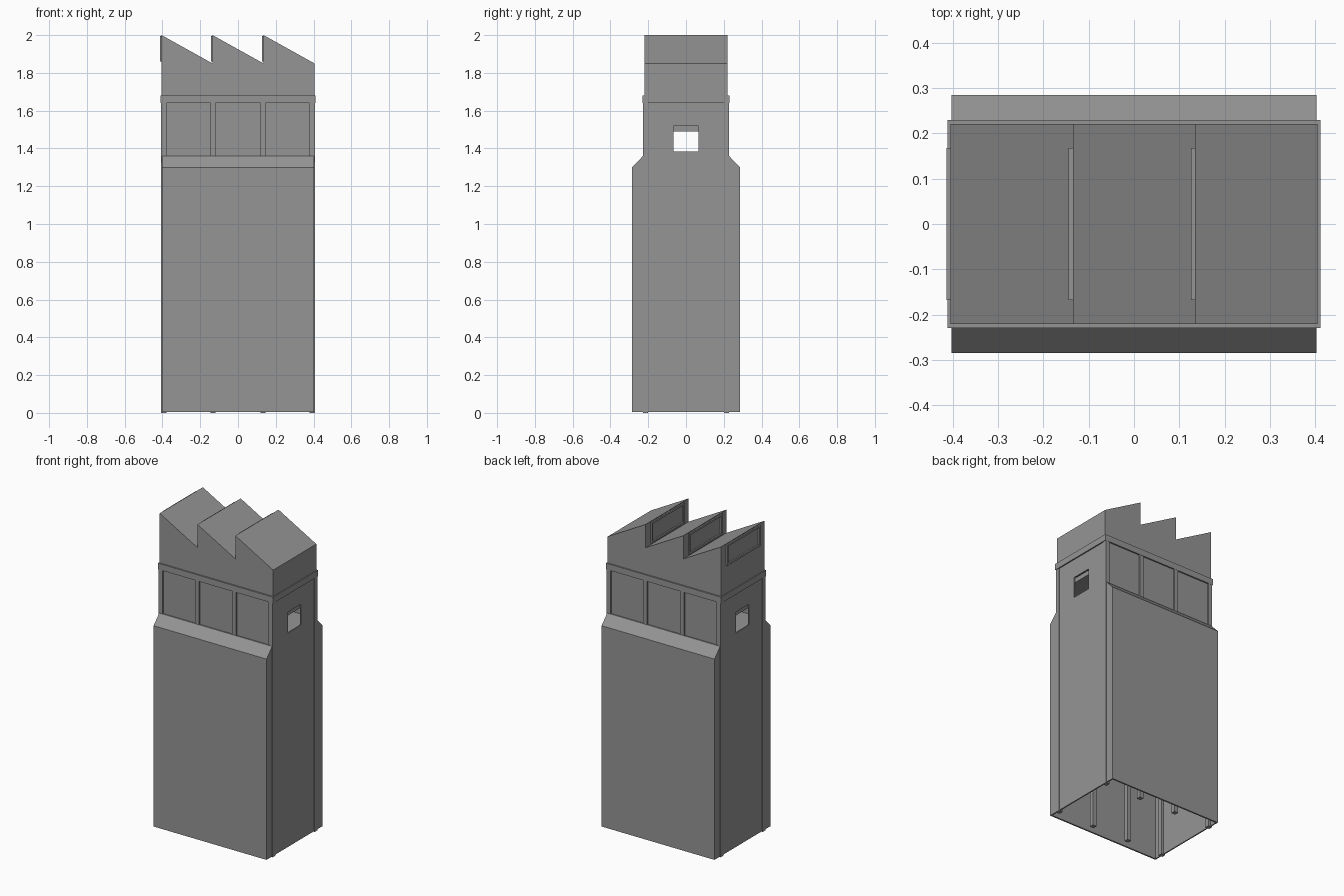
import bpy
import bmesh
from mathutils import Vector

cube = bpy.data.objects.get("Cube")
if cube:
    bpy.data.objects.remove(cube, do_unlink=True)

grey = bpy.data.materials.new("plain_grey")
grey.use_nodes = True
COLOUR = (0.3, 0.3, 0.3, 1)
grey.diffuse_color = COLOUR
grey.node_tree.nodes["Principled BSDF"].inputs["Base Color"].default_value = COLOUR


def finish(name, bm, mirror=(False, False)):
    """Turn a bmesh into a named object, optionally mirrored in x and y."""
    bmesh.ops.recalc_face_normals(bm, faces=bm.faces)
    mesh = bpy.data.meshes.new(name)
    bm.to_mesh(mesh)
    bm.free()
    mesh.materials.append(grey)
    ob = bpy.data.objects.new(name, mesh)
    bpy.context.collection.objects.link(ob)
    if any(mirror):
        mod = ob.modifiers.new("mirror", 'MIRROR')
        mod.use_axis = (mirror[0], mirror[1], False)
    return ob


def add_box(bm, x0, x1, y0, y1, z0, z1):
    made = bmesh.ops.create_cube(bm, size=1)["verts"]
    low, high = Vector((x0, y0, z0)), Vector((x1, y1, z1))
    for v in made:
        v.co = (low + high) / 2 + v.co * (high - low)


def box(name, *limits, mirror=(False, False)):
    bm = bmesh.new()
    add_box(bm, *limits)
    return finish(name, bm, mirror)


def prism(name, profile, axis, start, end, mirror=(False, False)):
    """Extrude a profile of (x or y, z) points along the x or y axis."""
    bm = bmesh.new()
    def place(a, z):
        return (start, a, z) if axis == 'x' else (a, start, z)
    face = bm.faces.new([bm.verts.new(place(a, z)) for a, z in profile])
    out = bmesh.ops.extrude_face_region(bm, geom=[face])["geom"]
    step = Vector((end - start, 0, 0)) if axis == 'x' else Vector((0, end - start, 0))
    bmesh.ops.translate(bm, vec=step, verts=[g for g in out if isinstance(g, bmesh.types.BMVert)])
    return finish(name, bm, mirror)


W, D, UP = 0.403, 0.285, 0.22     # half width, lower half depth, upper half depth
FOOT, SHOULDER, LEDGE, BAND = 0.004, 1.3, 1.36, 1.64

# Thin lower cladding with a sloped shoulder, front and back
prism("lower_cladding",
      [(D, FOOT), (D, SHOULDER), (0.228, LEDGE), (0.216, LEDGE),
       (D - 0.01, SHOULDER - 0.004), (D - 0.01, FOOT)],
      'x', -W, W, mirror=(False, True))

# End walls with a square opening
prism("end_wall",
      [(0, FOOT), (D, FOOT), (D, SHOULDER), (UP, LEDGE), (UP, BAND), (0, BAND),
       (0, 1.52), (0.067, 1.52), (0.067, 1.385), (0, 1.385)],
      'x', W - 0.008, W, mirror=(True, True))

# Recessed upper walls
box("upper_wall", -W, W, UP - 0.01, UP, LEDGE - 0.03, BAND, mirror=(False, True))

# Two rows of columns running down to the ground
columns = bmesh.new()
for x in (0.132, 0.393):
    add_box(columns, x - 0.014, x + 0.014, 0.2, 0.228, 0, BAND)
finish("columns", columns, mirror=(True, True))

# Upper floor and ceiling inside
box("upper_floor", -W + 0.01, W - 0.01, -UP, UP, LEDGE - 0.01, LEDGE + 0.015)
box("upper_ceiling", -W + 0.01, W - 0.01, -0.21, 0.21, 1.49, 1.52)

# Projecting band under the roof
box("roof_band", -0.411, 0.411, -0.229, 0.229, BAND, 1.68)

# Sawtooth roof
RW, TEETH = 0.405, 3
pitch = 2 * RW / TEETH
peaks = [-RW + i * pitch for i in range(TEETH)]
teeth = [(RW, 1.67), (-RW, 1.67)]
for x in peaks:
    teeth += [(x, 2.0), (x + pitch, 1.85)]
prism("sawtooth_roof", teeth, 'y', -UP, UP)

# Raised frames around the upright roof lights
frames = bmesh.new()
for x in peaks:
    limits = (x - 0.009, x + 0.002)
    for z in (1.86, 1.983):
        add_box(frames, *limits, -0.168, 0.168, z, z + 0.012)
    for y in (-0.168, 0.156):
        add_box(frames, *limits, y, y + 0.012, 1.872, 1.983)
finish("roof_light_frames", frames)
